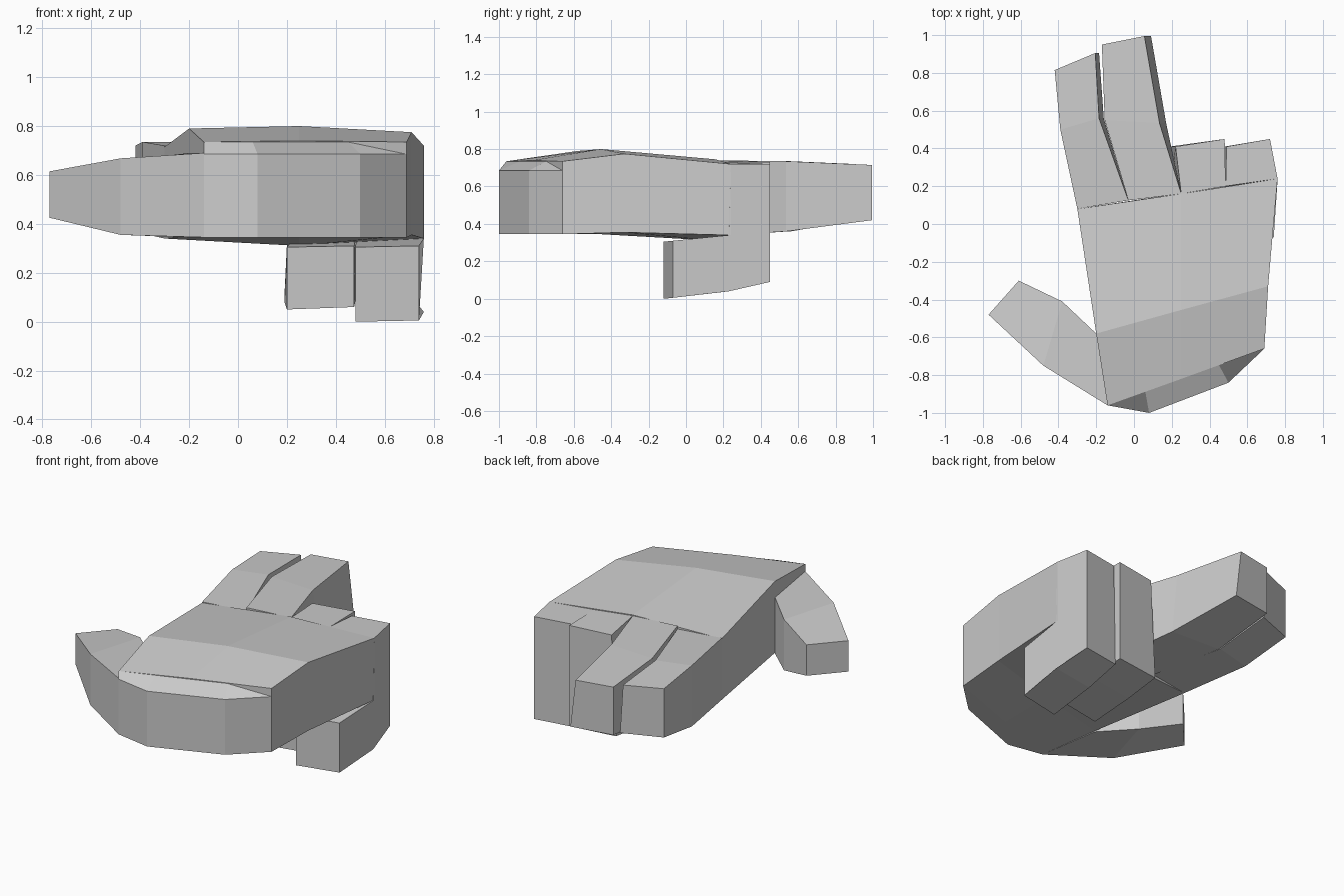
import bpy
import bmesh

cube = bpy.data.objects.get("Cube")
if cube:
    bpy.data.objects.remove(cube, do_unlink=True)

grey = bpy.data.materials.new("light grey")
grey.use_nodes = True
COLOUR = (0.6, 0.6, 0.6, 1)
grey.diffuse_color = COLOUR
grey.node_tree.nodes["Principled BSDF"].inputs["Base Color"].default_value = COLOUR


def loft(name, rings):
    """Skin closed rings of equal length in order and cap both ends."""
    bm = bmesh.new()
    rows = [[bm.verts.new(p) for p in ring] for ring in rings]
    for a, b in zip(rows, rows[1:]):
        for i in range(len(a)):
            j = (i + 1) % len(a)
            bm.faces.new((a[i], a[j], b[j], b[i]))
    bm.faces.new(rows[0])
    bm.faces.new(rows[-1])
    bmesh.ops.remove_doubles(bm, verts=bm.verts, dist=0.0005)
    bmesh.ops.recalc_face_normals(bm, faces=bm.faces)
    mesh = bpy.data.meshes.new(name)
    bm.to_mesh(mesh)
    bm.free()
    mesh.materials.append(grey)
    obj = bpy.data.objects.new(name, mesh)
    bpy.context.collection.objects.link(obj)
    return obj


def finger(name, stations):
    """Stations: left xy, right xy, top z, bottom z, right-side flare at the bottom."""
    loft(name, [[(*l, top), (*r, top), (r[0] + flare, r[1], low), (*l, low)]
                for l, r, top, low, flare in stations])


def folded(name, inner, outer):
    """Bent finger: matching side profiles of xyz points, joined across."""
    loft(name, [inner, outer])


# Palm: wrist, ridge and knuckle rows, each left / middle / right
palm_rows = [
    ([(-.14, -.96, .735), (.25, -.82, .74), (.69, -.66, .735)], (.345, .345, .345)),
    ([(-.20, -.58, .79), (.25, -.455, .80), (.71, -.33, .775)], (.35, .345, .355)),
    ([(-.30, .08, .715), (.25, .16, .745), (.76, .24, .72)], (.34, .31, .34)),
]
loft("palm", [top + [(p[0], p[1], z) for p, z in reversed(list(zip(top, low)))]
              for top, low in palm_rows])

# Rounded heel of the hand with a sloping upper edge
heel = [((-.14, -.96), (-.14, -.96)), ((.08, -1.0), (.06, -.888)),
        ((.50, -.84), (.45, -.747)), ((.69, -.66), (.69, -.66))]
loft("heel", [[(*i, .735), (*o, .685), (*o, .345), (*i, .345)] for o, i in heel])

# Thumb
finger("thumb", [
    ((-.14, -.96), (-.20, -.58), .69, .345, 0),
    ((-.48, -.75), (-.38, -.41), .668, .355, 0),
    ((-.77, -.48), (-.61, -.30), .615, .425, 0),
])

# Two straight fingers
finger("index_finger", [
    ((-.30, .08), (-.03, .125), .72, .34, 0),
    ((-.39, .50), (-.185, .56), .735, .36, .025),
    ((-.42, .815), (-.205, .905), .72, .42, .02),
])
finger("middle_finger", [
    ((-.03, .125), (.25, .16), .74, .335, 0),
    ((-.155, .55), (.135, .535), .735, .36, .035),
    ((-.17, .95), (.055, .995), .715, .42, .035),
])

# Two fingers folded under the palm
folded("ring_finger",
       [(.25, .16, .74), (.22, .41, .725), (.19, .41, .11), (.19, .18, .08),
        (.20, -.10, .05), (.20, -.10, .305), (.22, .17, .33)],
       [(.485, .20, .73), (.48, .45, .73), (.48, .45, .11), (.48, .22, .085),
        (.475, -.06, .06), (.475, -.06, .31), (.48, .21, .335)])
folded("little_finger",
       [(.485, .20, .73), (.49, .41, .72), (.48, .41, .09), (.485, .19, .035),
        (.48, -.12, 0), (.48, -.12, .305), (.485, .19, .335)],
       [(.76, .24, .72), (.72, .45, .72), (.72, .45, .09), (.76, .23, .04),
        (.74, -.07, .005), (.74, -.07, .31), (.76, .23, .34)])
